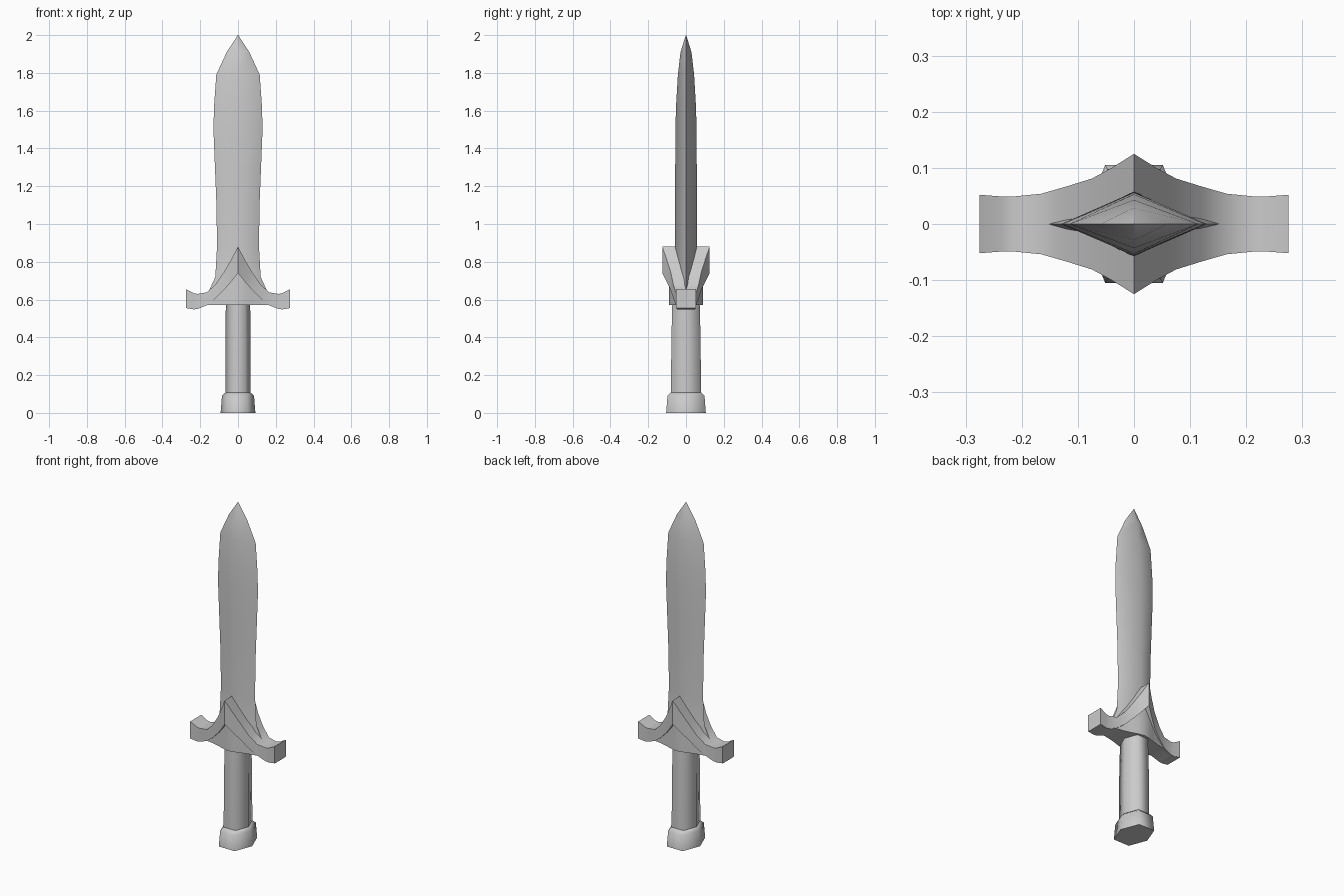
import bpy, bmesh, math

cube = bpy.data.objects.get("Cube")
if cube:
    bpy.data.objects.remove(cube, do_unlink=True)

steel = bpy.data.materials.new("grey_steel")
steel.use_nodes = True
GREY = (0.6, 0.6, 0.6, 1)
steel.diffuse_color = GREY
steel.node_tree.nodes["Principled BSDF"].inputs["Base Color"].default_value = GREY


def loft(name, rings, angle):
    """Skin equal-length closed rings and cap both ends."""
    bm = bmesh.new()
    loops = [[bm.verts.new(p) for p in ring] for ring in rings]
    n = len(loops[0])
    for a, b in zip(loops, loops[1:]):
        for i in range(n):
            j = (i + 1) % n
            bm.faces.new((a[i], a[j], b[j], b[i]))
    bm.faces.new(loops[0][::-1])
    bm.faces.new(loops[-1])
    bmesh.ops.remove_doubles(bm, verts=bm.verts, dist=0.0005)
    bmesh.ops.recalc_face_normals(bm, faces=bm.faces)
    mesh = bpy.data.meshes.new(name)
    bm.to_mesh(mesh)
    bm.free()
    obj = bpy.data.objects.new(name, mesh)
    bpy.context.collection.objects.link(obj)
    mesh.materials.append(steel)
    bpy.ops.object.select_all(action='DESELECT')
    obj.select_set(True)
    bpy.context.view_layer.objects.active = obj
    bpy.ops.object.shade_smooth_by_angle(angle=math.radians(angle))
    return obj


def diamond(z, w, d):
    return [(w, 0, z), (0, d, z), (-w, 0, z), (0, -d, z)]


def hexagon(z, w, d):
    k = w * 0.56
    return [(w, 0, z), (k, d, z), (-k, d, z), (-w, 0, z), (-k, -d, z), (k, -d, z)]


# Blade: height, half width, half thickness
blade = [(0.60, 0.155, 0.062), (0.65, 0.152, 0.062), (0.72, 0.12, 0.06),
         (0.88, 0.111, 0.058), (1.1, 0.114, 0.058), (1.3, 0.122, 0.057),
         (1.5, 0.13, 0.056), (1.62, 0.127, 0.053), (1.79, 0.115, 0.043),
         (1.91, 0.06, 0.029), (2.0, 0.001, 0.001)]
loft("blade", [diamond(*s) for s in blade], 70)

# Grip and flared pommel
loft("grip", [hexagon(0.08, 0.067, 0.08), hexagon(0.4, 0.067, 0.077),
              hexagon(0.6, 0.064, 0.072)], 75)
loft("pommel", [hexagon(0, 0.092, 0.105), hexagon(0.09, 0.085, 0.098),
                hexagon(0.108, 0.066, 0.08)], 75)

# Guard: x, outer y, band top z, band bottom z, recessed panel y
half = [(0, 0.125, 0.88, 0.74, 0.09), (0.04, 0.1, 0.805, 0.69, 0.082),
        (0.075, 0.081, 0.745, 0.65, 0.07), (0.12, 0.067, 0.68, 0.605, 0.058),
        (0.165, 0.054, 0.638, 0.572, 0.05), (0.215, 0.049, 0.63, 0.551, 0.046),
        (0.235, 0.049, 0.634, 0.549, 0.046), (0.275, 0.052, 0.655, 0.556, 0.05)]


def guard_ring(x, y, top, low, panel):
    base = min(0.57, low - 0.001)
    side = [(y, top), (y, low), (panel, low), (panel, base)]
    return ([(x, v, z) for v, z in side]
            + [(x, -v, z) for v, z in reversed(side)])


stations = [(-s[0], *s[1:]) for s in reversed(half[1:])] + half
loft("cross_guard", [guard_ring(*s) for s in stations], 50)
